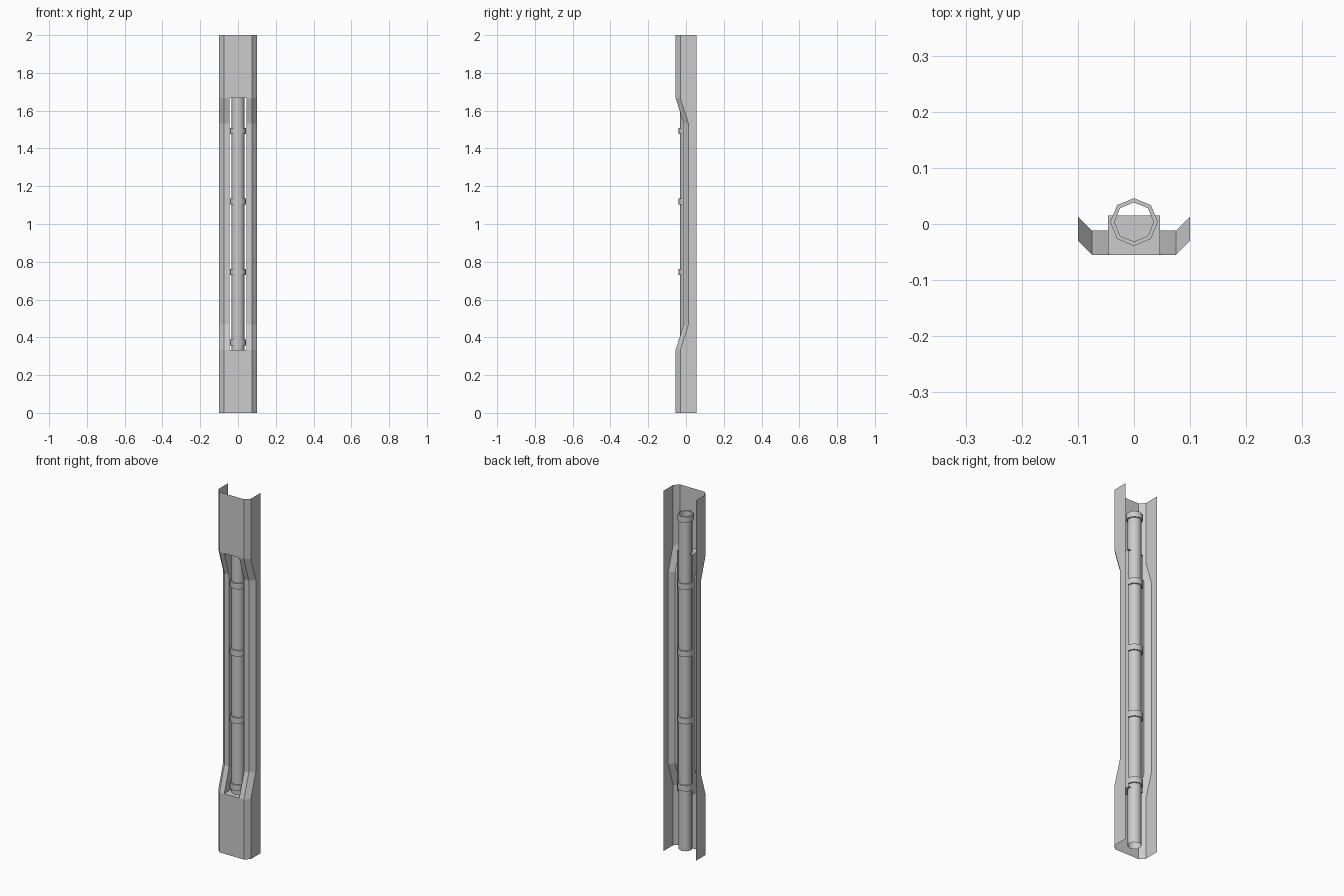
import bpy, bmesh, math

if "Cube" in bpy.data.objects:
    bpy.data.objects.remove(bpy.data.objects["Cube"])

TUBE_Y, TUBE_R, RING_R, SIDES = 0.0035, 0.035, 0.0425, 8
SLOT_BACK = 0.015


def finish(bm, name, smooth=False):
    mesh = bpy.data.meshes.new(name)
    bm.to_mesh(mesh)
    bm.free()
    obj = bpy.data.objects.new(name, mesh)
    bpy.context.collection.objects.link(obj)
    if smooth:
        bpy.ops.object.select_all(action='DESELECT')
        obj.select_set(True)
        bpy.context.view_layer.objects.active = obj
        bpy.ops.object.shade_smooth_by_angle(angle=math.radians(50))
    return obj


def lathe(name, profile, closed):
    """Spin an (r, z) profile around the tube axis."""
    bm = bmesh.new()
    loops = []
    for r, z in profile:
        loops.append([bm.verts.new((r * math.cos(a), TUBE_Y + r * math.sin(a), z))
                      for a in (2 * math.pi * k / SIDES for k in range(SIDES))])
    n = len(loops)
    for i in range(n if closed else n - 1):
        a, b = loops[i], loops[(i + 1) % n]
        for k in range(SIDES):
            m = (k + 1) % SIDES
            bm.faces.new((a[k], a[m], b[m], b[k]))
    return finish(bm, name, smooth=True)


# Bent sheet housing: cross-section swept upward, pushed back in the middle
half = [(0.046, -0.055), (0.075, -0.055), (0.1, -0.03), (0.1, 0.055)]
section = [(-x, y) for x, y in reversed(half)] + half
levels = [(0, 0), (0.333, 0), (0.468, 0.043), (1.532, 0.043), (1.667, 0), (2, 0)]
bm = bmesh.new()
last = len(section) - 1
rows = [[bm.verts.new((x, y if i in (0, last) else y + push, z))
         for i, (x, y) in enumerate(section)] for z, push in levels]
for j in range(len(levels) - 1):
    for i in range(last):
        if i == 3 and 1 <= j <= 3:      # open slot in the front
            continue
        bm.faces.new((rows[j][i], rows[j][i + 1], rows[j + 1][i + 1], rows[j + 1][i]))

# Slot lining: walls running back from the slot rim
rim = [rows[j][3] for j in range(1, 5)] + [rows[j][4] for j in range(4, 0, -1)]
back = [bm.verts.new((v.co.x, SLOT_BACK, v.co.z)) for v in rim]
for k in range(len(rim)):
    m = (k + 1) % len(rim)
    bm.faces.new((rim[k], rim[m], back[m], back[k]))
finish(bm, "housing")

# Open tube behind the slot
lathe("tube", [(TUBE_R, 0.022), (TUBE_R, 1.87)], closed=False)

# Evenly spaced collars
for k in range(1, 6):
    z0, z1 = 0.373 * k - 0.016, 0.373 * k + 0.016
    lathe(f"collar_{k}", [(TUBE_R, z0), (RING_R, z0), (RING_R, z1), (TUBE_R, z1)], closed=True)
